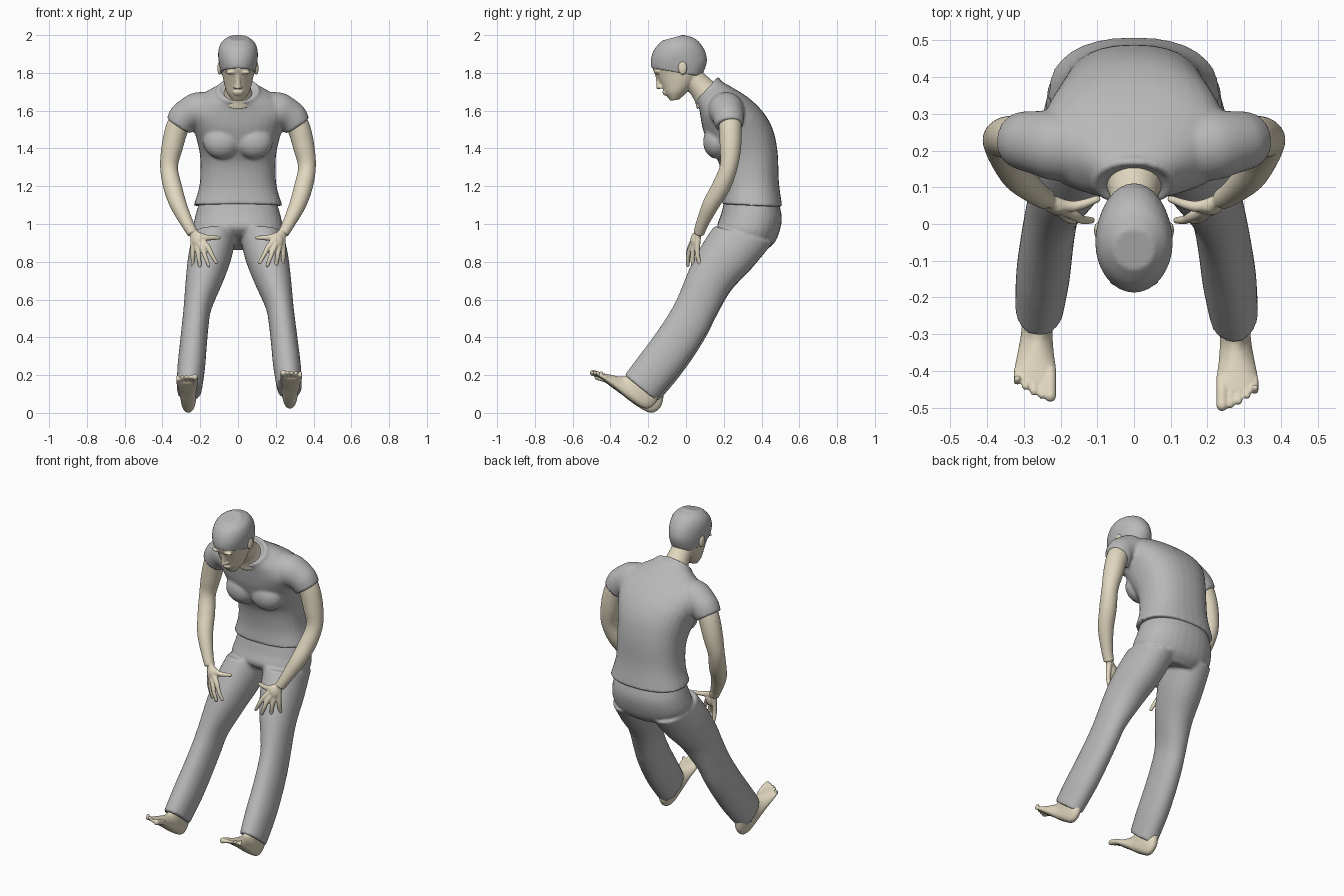
import bpy
import bmesh
from math import cos, sin, pi, copysign
from mathutils import Vector, Matrix

cube = bpy.data.objects.get("Cube")
if cube:
    bpy.data.objects.remove(cube, do_unlink=True)


def material(name, rgb):
    m = bpy.data.materials.new(name)
    m.use_nodes = True
    m.diffuse_color = (*rgb, 1)
    m.node_tree.nodes["Principled BSDF"].inputs["Base Color"].default_value = (*rgb, 1)
    return m


GREY = material("plain grey", (0.48, 0.48, 0.48))
SKIN = material("pale skin", (0.75, 0.68, 0.52))
SEGS = 32
STEPS = 5


def oval(c, u, v, e=1.0):
    """Ring of points around c; e below 1 makes it squarer."""
    pts = []
    for i in range(SEGS):
        a = 2 * pi * i / SEGS
        x, y = cos(a), sin(a)
        pts.append(c + u * copysign(abs(x) ** e, x) + v * copysign(abs(y) ** e, y))
    return pts


def skin_rings(bm, rings):
    """Closed surface through rings, smoothed along its length."""
    n = len(rings)
    dense = []
    for i in range(n - 1):
        quad = [rings[max(i - 1, 0)], rings[i], rings[i + 1], rings[min(i + 2, n - 1)]]
        for s in range(STEPS):
            t = s / STEPS
            dense.append([b + (c - a) * (t / 2) + (a * 2 - b * 5 + c * 4 - d) * (t * t / 2)
                          + (b * 3 - a - c * 3 + d) * (t ** 3 / 2)
                          for a, b, c, d in zip(*quad)])
    dense.append(rings[-1])
    loops = [[bm.verts.new(p) for p in ring] for ring in dense]
    for lo, hi in zip(loops, loops[1:]):
        for i in range(SEGS):
            j = (i + 1) % SEGS
            bm.faces.new((lo[i], lo[j], hi[j], hi[i]))
    bm.faces.new(loops[0][::-1])
    bm.faces.new(loops[-1])


def slices(bm, rows, e=1.0, side=1):
    """Rows: centre x, front y, front z, back y, back z, half width."""
    rings = []
    for x, fy, fz, by, bz, w in rows:
        f, b = Vector((side * x, fy, fz)), Vector((side * x, by, bz))
        rings.append(oval((f + b) / 2, Vector((w, 0, 0)), (f - b) / 2, e))
    skin_rings(bm, rings)


def tube(bm, rows, side=1):
    """Rows: x, y, z, radius."""
    pts = [Vector((side * r[0], r[1], r[2])) for r in rows]
    rings = []
    for i, p in enumerate(pts):
        t = (pts[min(i + 1, len(pts) - 1)] - pts[max(i - 1, 0)]).normalized()
        u = t.cross(Vector((side, 0.6, 0))).normalized()
        rings.append(oval(p, u * rows[i][3], t.cross(u) * rows[i][3]))
    skin_rings(bm, rings)


def ball(bm, c, r):
    bmesh.ops.create_uvsphere(bm, u_segments=20, v_segments=12, radius=1,
                              matrix=Matrix.Translation(c) @ Matrix.Diagonal((*r, 1)))


def finish(name, bm, mat, voxel=0.0, smooth=2):
    bmesh.ops.recalc_face_normals(bm, faces=bm.faces)
    for f in bm.faces:
        f.smooth = True
    me = bpy.data.meshes.new(name)
    bm.to_mesh(me)
    bm.free()
    me.materials.append(mat)
    ob = bpy.data.objects.new(name, me)
    bpy.context.collection.objects.link(ob)
    if voxel:
        m = ob.modifiers.new("merge", "REMESH")
        m.mode = "VOXEL"
        m.voxel_size = voxel
        m.use_smooth_shade = True
        m = ob.modifiers.new("soften", "SMOOTH")
        m.factor = 0.5
        m.iterations = smooth
    return ob


# Shirt: leaning torso, chest, sleeves and collar band
bm = bmesh.new()
slices(bm, [(0, .19, 1.105, .51, 1.09, .235), (0, .195, 1.2, .492, 1.22, .203),
            (0, .175, 1.32, .485, 1.38, .20), (0, .12, 1.42, .46, 1.50, .222),
            (0, .09, 1.50, .41, 1.59, .25), (0, .078, 1.56, .335, 1.665, .26),
            (0, .07, 1.61, .25, 1.72, .20), (0, .06, 1.645, .17, 1.765, .11)], .85)
for s in (-1, 1):
    ball(bm, (s * .085, .165, 1.435), (.1, .075, .09))
    tube(bm, [(.12, .2, 1.61, .09), (.22, .215, 1.6, .095),
              (.285, .225, 1.565, .083), (.315, .23, 1.52, .075)], s)
collar = [2 * pi * i / 16 for i in range(17)]
tube(bm, [(.104 * cos(a), .115 + .055 * sin(a), 1.705 + .06 * sin(a), .012) for a in collar])
finish("shirt", bm, GREY, .009, 4)

# Trousers: hips and two slanted legs, the right one set slightly lower
bm = bmesh.new()
slices(bm, [(0, .205, 1.13, .49, 1.12, .2), (0, .185, 1.05, .507, 1.02, .228),
            (0, .165, .985, .475, .91, .235), (0, .2, .94, .42, .86, .16)], .9)
LEG = [(.125, .15, .99, .46, .90, .115), (.15, .09, .90, .345, .765, .115),
       (.18, .025, .78, .235, .65, .1), (.22, -.045, .61, .155, .515, .074),
       (.235, -.1, .51, .105, .42, .071), (.248, -.175, .40, .035, .31, .072),
       (.26, -.25, .30, -.055, .19, .073), (.272, -.325, .20, -.162, .068, .066)]
for s in (-1, 1):
    rows = []
    for i, (x, fy, fz, by, bz, w) in enumerate(LEG):
        k = i / 7 * (s < 0)
        rows.append((x - .014 * k, fy + .018 * k, fz - .012 * k, by + .012 * k, bz - .012 * k, w))
    slices(bm, rows, .95, s)
finish("trousers", bm, GREY, .009, 3)

# Arms with spread hands
FINGERS = [((.165, .025, .885), (.115, .01, .795)), ((.19, .025, .872), (.155, .01, .78)),
           ((.215, .04, .868), (.2, .04, .772)), ((.238, .06, .88), (.24, .075, .782))]
for s, label in ((-1, "right"), (1, "left")):
    bm = bmesh.new()
    tube(bm, [(.29, .23, 1.58, .06), (.325, .235, 1.5, .06), (.35, .235, 1.4, .056),
              (.365, .225, 1.3, .047), (.347, .187, 1.2, .049), (.315, .13, 1.1, .044),
              (.267, .085, 1.0, .033), (.24, .068, .95, .029)], s)
    ball(bm, (s * .205, .047, .91), (.036, .024, .045))
    for knuckle, tip in FINGERS:
        mid = Vector(knuckle).lerp(Vector(tip), .5) + Vector((0, -.006, 0))
        tube(bm, [(.235, .065, .95, .017), (*knuckle, .0145), (*mid, .012), (*tip, .0095)], s)
        ball(bm, (s * tip[0], tip[1], tip[2]), (.0095,) * 3)
    tube(bm, [(.225, .06, .945, .02), (.165, .048, .928, .015), (.1, .068, .928, .01)], s)
    ball(bm, (s * .1, .068, .928), (.01,) * 3)
    finish(label + "_arm", bm, SKIN, .005)

# Bare feet with raised toes
for s, label, dx, dy, dz in ((-1, "right", -.012, .025, -.022), (1, "left", 0, 0, 0)):
    bm = bmesh.new()
    slices(bm, [(.275, -.27, .23, -.14, .15, .042), (.275, -.315, .198, -.155, .06, .042),
                (.275, -.34, .192, -.21, .022, .041), (.277, -.365, .195, -.29, .062, .043),
                (.28, -.40, .202, -.36, .115, .05), (.281, -.432, .208, -.415, .155, .057),
                (.281, -.455, .212, -.445, .178, .05)], .95, s)
    for i in range(5):
        x = .24 + .0225 * i
        r = .016 if i == 0 else .0115 - .0005 * i
        y = -.494 + .003 * i * i
        tube(bm, [(x, -.42, .183, r), (x, -.455, .2, r), (x, y, .212, r)], s)
        ball(bm, (s * x, y, .212), (r, r, r))
    bmesh.ops.translate(bm, verts=bm.verts, vec=(s * dx, dy, dz))
    finish(label + "_foot", bm, SKIN, .005)

# Head bowed forward, with neck and face
HEAD = [(0, -.082, 1.652, -.035, 1.66, .032), (0, -.11, 1.688, .02, 1.712, .06),
        (0, -.128, 1.725, .075, 1.785, .076), (0, -.153, 1.775, .103, 1.85, .087),
        (0, -.176, 1.82, .1, 1.9, .096), (0, -.18, 1.87, .077, 1.945, .099),
        (0, -.162, 1.922, .042, 1.978, .087), (0, -.122, 1.966, -.015, 1.995, .053)]
bm = bmesh.new()
slices(bm, HEAD)
tube(bm, [(0, .13, 1.66, .09), (0, .1, 1.7, .072), (0, .06, 1.745, .063), (0, .01, 1.8, .06)])
tube(bm, [(0, -.152, 1.79, .01), (0, -.145, 1.755, .013), (0, -.14, 1.726, .016)])
ball(bm, (0, -.146, 1.724), (.014, .012, .011))
ball(bm, (0, -.115, 1.698), (.027, .012, .006))
ball(bm, (0, -.11, 1.687), (.024, .011, .006))
for s in (-1, 1):
    ball(bm, (s * .014, -.134, 1.724), (.01, .012, .009))
    ball(bm, (s * .038, -.155, 1.803), (.03, .016, .009))
    ball(bm, (s * .098, -.018, 1.825), (.011, .024, .036))
finish("head", bm, SKIN, .005)

# Close-cropped hair: the upper skull, swollen and trimmed at the hairline
bm = bmesh.new()
slices(bm, HEAD)
bmesh.ops.recalc_face_normals(bm, faces=bm.faces)
bm.normal_update()
for v in bm.verts:
    v.co += v.normal * .006
bmesh.ops.bisect_plane(bm, geom=bm.verts[:] + bm.edges[:] + bm.faces[:],
                       plane_co=(0, -.18, 1.825), plane_no=(0, .17, 1), clear_inner=True)
bmesh.ops.holes_fill(bm, edges=[e for e in bm.edges if e.is_boundary])
finish("hair", bm, GREY, .006, 3)
